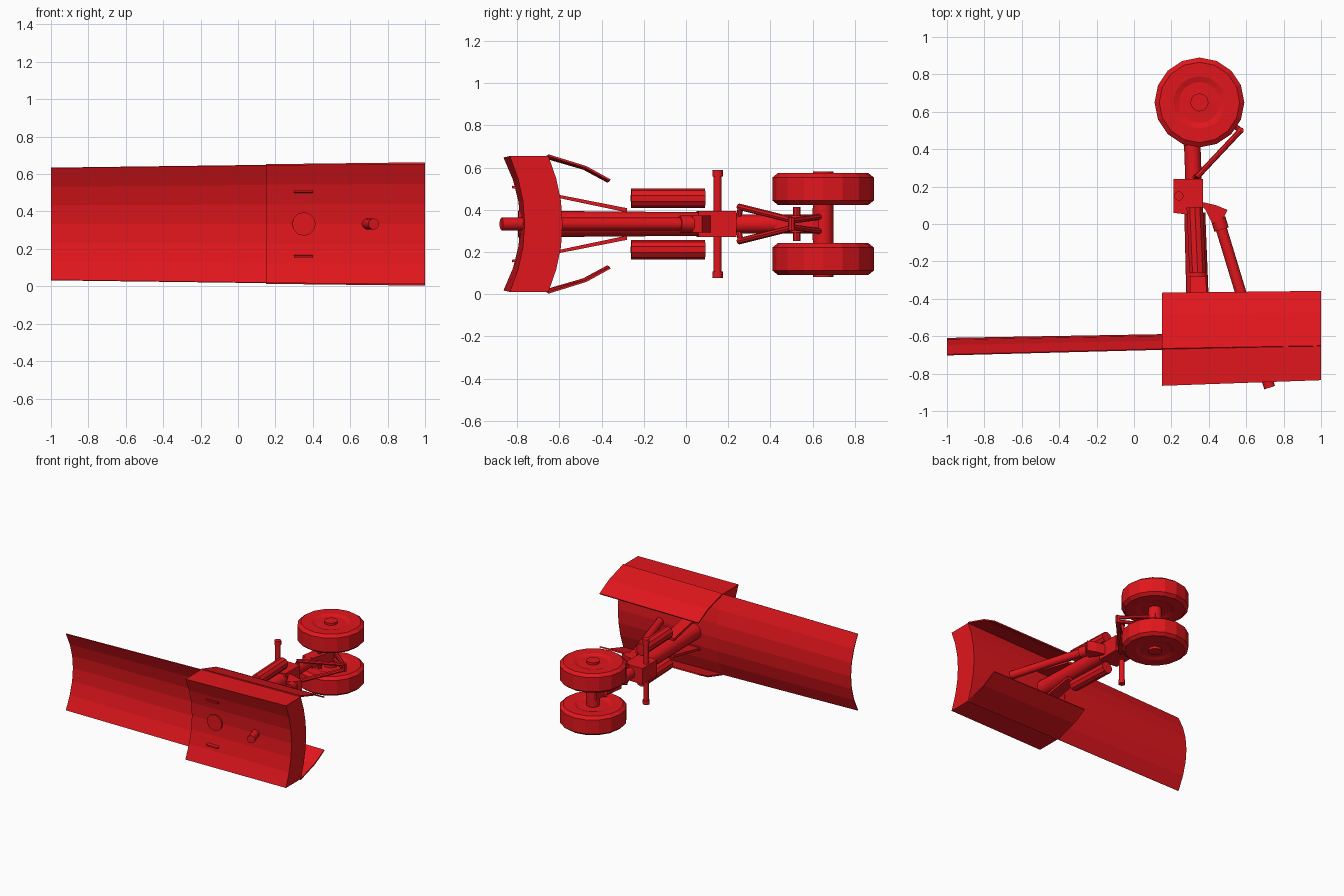
import bpy, bmesh, math
from mathutils import Vector

if "Cube" in bpy.data.objects:
    bpy.data.objects.remove(bpy.data.objects["Cube"])

ZC = 0.333  # mirror plane height
red = bpy.data.materials.new("red_paint")
red.diffuse_color = (0.75, 0.008, 0.012, 1)
red.use_nodes = True
red.node_tree.nodes["Principled BSDF"].inputs["Base Color"].default_value = red.diffuse_color


def finish(name, bm, smooth=False):
    bmesh.ops.recalc_face_normals(bm, faces=bm.faces)
    me = bpy.data.meshes.new(name)
    bm.to_mesh(me)
    bm.free()
    me.materials.append(red)
    ob = bpy.data.objects.new(name, me)
    bpy.context.collection.objects.link(ob)
    if smooth:
        bpy.context.view_layer.objects.active = ob
        ob.select_set(True)
        bpy.ops.object.shade_smooth_by_angle(angle=math.radians(35))
        ob.select_set(False)
    return ob


def loft(name, rings, closed=True, caps=True):
    """Skin a list of equal-length point rings."""
    bm = bmesh.new()
    vs = [[bm.verts.new(p) for p in r] for r in rings]
    n = len(vs[0])
    for a, b in zip(vs, vs[1:]):
        for i in range(n if closed else n - 1):
            j = (i + 1) % n
            bm.faces.new((a[i], a[j], b[j], b[i]))
    if closed and caps:
        bm.faces.new(vs[0])
        bm.faces.new(vs[-1])
    return finish(name, bm)


def tube(name, p, q, r1, r2=None, n=12):
    """Round bar between two points."""
    p, q = Vector(p), Vector(q)
    bm = bmesh.new()
    bmesh.ops.create_cone(bm, cap_ends=True, segments=n, radius1=r1,
                          radius2=r1 if r2 is None else r2, depth=(q - p).length)
    rot = (q - p).to_track_quat('Z', 'Y').to_matrix().to_4x4()
    rot.translation = (p + q) / 2
    bmesh.ops.transform(bm, matrix=rot, verts=bm.verts)
    return finish(name, bm, n > 8)


def plate(name, outline, z0, z1):
    """Extrude an xy outline between two heights."""
    return loft(name, [[(x, y, z) for x, y in outline] for z in (z0, z1)])


def bow(x, mid, edge, h):
    """Curved panel section: y at mid height, y at edges, half height."""
    pts = []
    for i in range(7):
        t = i / 3 - 1
        pts.append((x, mid + (edge - mid) * abs(t) ** 2, ZC + h * t))
    return pts


def thicken(ob, t):
    m = ob.modifiers.new("thickness", 'SOLIDIFY')
    m.thickness = t
    m.offset = 0


# long curved door panel
door = loft("long_door", [bow(-1, -0.612, -0.70, 0.30), bow(0.15, -0.592, -0.67, 0.315)], closed=False)
thicken(door, 0.006)

# deep door section, concave front and bowed back
loft("door_box", [
    bow(0.15, -0.785, -0.865, 0.315) + bow(0.15, -0.592, -0.67, 0.315)[::-1],
    bow(1.0, -0.765, -0.835, 0.322) + bow(1.0, -0.585, -0.652, 0.322)[::-1]])

# folded flaps above and below the box
for s, tag in ((1, "upper"), (-1, "lower")):
    flap = loft(tag + "_flap", [
        [(0.15, -0.667, ZC + s * 0.315), (0.15, -0.485, ZC + s * 0.262), (0.15, -0.37, ZC + s * 0.20)],
        [(1.0, -0.652, ZC + s * 0.325), (1.0, -0.475, ZC + s * 0.27), (1.0, -0.36, ZC + s * 0.207)]],
        closed=False)
    thicken(flap, 0.01)

# main leg and sliding piston
tube("main_leg", (0.352, -0.795, ZC), (0.325, 0.06, ZC), 0.063, 0.056, 12)
tube("piston", (0.325, 0.05, ZC), (0.305, 0.60, ZC), 0.044)
plate("piston_foot", [(0.265, 0.42), (0.35, 0.42), (0.40, 0.60), (0.38, 0.69), (0.30, 0.68)], ZC - 0.04, ZC + 0.04)

# collar block with drag strut lug
plate("collar", [(0.21, 0.06), (0.29, 0.05), (0.37, 0.06), (0.37, 0.24), (0.21, 0.24)], ZC - 0.062, ZC + 0.062)
plate("strut_lug", [(0.31, 0.13), (0.44, 0.10), (0.50, 0.075), (0.48, 0.035), (0.42, 0.0), (0.38, 0.08)],
      ZC - 0.04, ZC + 0.04)

# drag strut
tube("drag_sleeve", (0.45, 0.03, ZC), (0.468, -0.03, ZC), 0.04)
tube("drag_strut", (0.45, 0.03, ZC), (0.725, -0.875, ZC), 0.03)

# cross bar with end caps
tube("cross_bar", (0.24, 0.15, 0.085), (0.24, 0.15, 0.585), 0.019)
for s in (1, -1):
    tube("cross_bar_cap", (0.24, 0.15, ZC + s * 0.225), (0.24, 0.15, ZC + s * 0.255), 0.025)

# wheel hub and axle
tube("hub", (0.35, 0.65, ZC - 0.075), (0.35, 0.65, ZC + 0.075), 0.05, n=16)
tube("axle", (0.35, 0.65, 0.082), (0.35, 0.65, 0.582), 0.048, n=16)

WHEEL = [(0.04, 0.066), (0.11, 0.064), (0.14, 0.074), (0.215, 0.075), (0.24, 0.055)]
for s, tag in ((1, "upper"), (-1, "lower")):
    # tyre, lathed
    prof = WHEEL + [(r, -z) for r, z in WHEEL[::-1]]
    cz = ZC + s * 0.166
    loft(tag + "_wheel", [[(0.35 + r * math.cos(k * math.pi / 8), 0.65 + r * math.sin(k * math.pi / 8), cz + z)
                           for k in range(16)] for r, z in prof])

    # folding links
    tube(tag + "_link", (0.335, 0.25, ZC + s * 0.082), (0.57, 0.50, ZC + s * 0.02), 0.015, n=8)
    tube(tag + "_link_root", (0.325, 0.25, ZC + s * 0.03), (0.345, 0.26, ZC + s * 0.085), 0.014, n=8)
    tube(tag + "_rear_link", (0.57, 0.50, ZC + s * 0.015), (0.38, 0.64, ZC + s * 0.035), 0.014, n=8)

    # side brace running to the door
    a = [(0.30, -0.28, 0.055), (0.385, -0.28, 0.055), (0.385, -0.28, 0.075), (0.30, -0.28, 0.075)]
    b = [(0.30, -0.825, 0.17), (0.40, -0.825, 0.17), (0.40, -0.825, 0.182), (0.30, -0.825, 0.182)]
    loft(tag + "_brace", [[(x, y, ZC + s * z) for x, y, z in r] for r in (a, b)])

    # bottle alongside the leg
    tube(tag + "_bottle", (0.34, -0.26, ZC + s * 0.122), (0.325, 0.09, ZC + s * 0.122), 0.046, n=10)

tube("link_pin", (0.57, 0.50, ZC - 0.03), (0.57, 0.50, ZC + 0.03), 0.017, n=8)
tube("brake_pin", (0.34, 0.525, ZC - 0.08), (0.34, 0.525, ZC + 0.08), 0.017, n=8)
